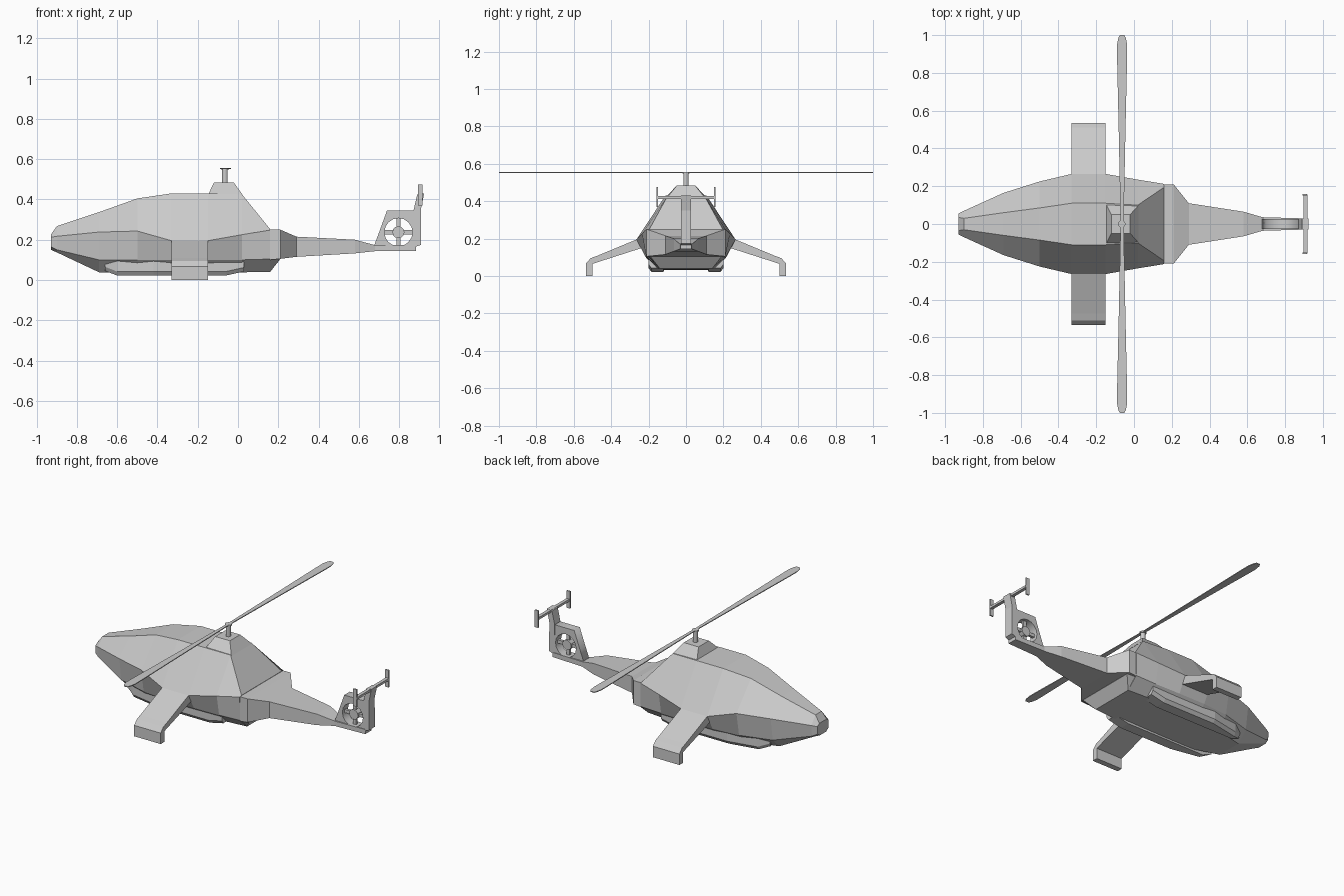
import bpy, bmesh, math
from mathutils import Vector, Matrix

if "Cube" in bpy.data.objects:
    bpy.data.objects.remove(bpy.data.objects["Cube"])

grey = bpy.data.materials.new("light_grey")
grey.diffuse_color = (0.6, 0.6, 0.6, 1)
grey.use_nodes = True
grey.node_tree.nodes["Principled BSDF"].inputs["Base Color"].default_value = grey.diffuse_color


def make(name, bm):
    bmesh.ops.recalc_face_normals(bm, faces=bm.faces)
    me = bpy.data.meshes.new(name)
    bm.to_mesh(me)
    bm.free()
    ob = bpy.data.objects.new(name, me)
    me.materials.append(grey)
    bpy.context.collection.objects.link(ob)
    return ob


def loft(name, rings):
    """Skin closed rings of 3D points and cap both ends."""
    bm = bmesh.new()
    loops = [[bm.verts.new(p) for p in r] for r in rings]
    n = len(loops[0])
    for a, b in zip(loops, loops[1:]):
        for i in range(n):
            j = (i + 1) % n
            bm.faces.new((a[i], a[j], b[j], b[i]))
    bm.faces.new(loops[0])
    bm.faces.new(loops[-1])
    return make(name, bm)


def section(x, half):
    """Mirror a half section of (y, z) points, listed top to bottom."""
    return ([(x, y, z) for y, z in half] +
            [(x, -y, z) for y, z in reversed(half)])


def box(name, lo, hi):
    return loft(name, [[(x, lo[1], lo[2]), (x, hi[1], lo[2]),
                        (x, hi[1], hi[2]), (x, lo[1], hi[2])]
                       for x in (lo[0], hi[0])])


def cylinder(name, r, depth, loc, sides=12, axis='Z'):
    bm = bmesh.new()
    rot = Matrix.Rotation(math.pi / 2, 4, 'X') if axis == 'Y' else Matrix()
    bmesh.ops.create_cone(bm, cap_ends=True, segments=sides, radius1=r,
                          radius2=r, depth=depth,
                          matrix=Matrix.Translation(loc) @ rot)
    return make(name, bm)


# Fuselage: x, then deck, chine, lower edge and belly as (y, z)
body = [
    (-.93, .035, .225, .055, .212, .052, .165, .03, .15),
    (-.90, .03, .267, .07, .217, .065, .15, .035, .137),
    (-.69, .06, .337, .165, .238, .145, .10, .08, .038),
    (-.50, .085, .405, .225, .243, .20, .10, .13, .033),
    (-.33, .11, .43, .265, .195, .215, .10, .15, .033),
    (-.15, .11, .43, .265, .195, .215, .10, .15, .035),
    (.02, .10, .425, .235, .225, .212, .10, .15, .038),
    (.16, .195, .252, .212, .248, .21, .104, .14, .04),
]
loft("fuselage", [section(s[0], list(zip(s[1::2], s[2::2]))) for s in body])

# Tail boom: x, half width, top, bottom
boom = [(.16, .21, .25, .10), (.21, .21, .25, .105), (.29, .11, .215, .115),
        (.58, .065, .20, .132), (.68, .036, .173, .143),
        (.885, .03, .173, .145)]
loft("tail_boom", [section(x, [(w, t), (w, b)]) for x, w, t, b in boom])
loft("rear_belly", [section(.16, [(.205, .105), (.14, .04)]),
                    section(.21, [(.205, .108), (.19, .104)])])

# Rotor pylon on the deck
loft("rotor_pylon", [
    [(-.15, -.11, .42), (.025, -.10, .42), (.025, .10, .42), (-.15, .11, .42)],
    [(-.12, -.05, .483), (-.02, -.05, .483), (-.02, .05, .483),
     (-.12, .05, .483)]])

# Mast and main rotor
cylinder("rotor_mast", .014, .08, (-.065, 0, .515))
cylinder("rotor_hub", .02, .008, (-.065, 0, .553))
blade = [(-1, .012), (-.985, .02), (-.95, .027), (-.9, .027), (-.5, .018),
         (0, .008), (.5, .018), (.9, .027), (.95, .027), (.985, .02),
         (1, .012)]
loft("main_rotor_blades",
     [[(-.063 + sx * w, y, z) for sx, z in
       ((-1, .552), (1, .552), (1, .557), (-1, .557))] for y, w in blade])

# Side wings with turned-down tips, and pods under the belly
wing = [(.22, .21), (.265, .195), (.475, .108), (.51, .095), (.535, .067),
        (.535, 0), (.5, 0), (.5, .065), (.22, .155)]
for side, label in ((1, "left"), (-1, "right")):
    loft(label + "_wing", [[(x, side * y, z) for y, z in wing]
                           for x in (-.33, -.15)])
    loft(label + "_belly_pod", [
        [(x, side * y, z) for y, z in
         ((.12, .09), (.12, zb), (yo - .015, zb), (yo, zb + .02), (yo, .1))]
        for x, zb, yo in ((-.66, .045, .13), (-.60, .022, .165),
                          (-.42, .022, .2), (-.06, .022, .2),
                          (.03, .042, .2))])

# Tail fin with a round fan opening
cx, cz = .797, .237
outline = [(.672, .16), (.70, .235), (.74, .345), (.885, .345), (.885, .16)]
hole = [(cx + .07 * math.cos(a * math.pi / 8),
         cz + .07 * math.sin(a * math.pi / 8)) for a in range(16)]
cu = bpy.data.curves.new("tail_fin", 'CURVE')
cu.dimensions = '2D'
cu.fill_mode = 'BOTH'
cu.extrude = .027
for pts in (outline, hole):
    sp = cu.splines.new('POLY')
    sp.points.add(len(pts) - 1)
    for p, q in zip(sp.points, pts):
        p.co = (q[0], q[1], 0, 1)
    sp.use_cyclic_u = True
cu.materials.append(grey)
fin = bpy.data.objects.new("tail_fin", cu)
fin.rotation_euler = (math.pi / 2, 0, 0)
bpy.context.collection.objects.link(fin)
bpy.context.view_layer.objects.active = fin
fin.select_set(True)
bpy.ops.object.convert(target='MESH')

# Fan hub and four spokes
cylinder("fan_hub", .03, .035, (cx, 0, cz), 12, 'Y')
box("fan_spokes_across", (cx - .073, -.008, cz - .01),
    (cx + .073, .008, cz + .01))
box("fan_spokes_upright", (cx - .01, -.007, cz - .073),
    (cx + .01, .007, cz + .073))

# Rear post, stabiliser bar and end plates
loft("tail_post", [[(x, y, z) for x, z in
                    ((.87, .16), (.91, .175), (.908, .35), (.925, .43),
                     (.89, .425), (.872, .345))] for y in (-.028, .028)])
box("stabiliser_bar", (.898, -.157, .413), (.918, .157, .427))
for side, label in ((1, "left"), (-1, "right")):
    y = side * .155
    box(label + "_end_plate", (.893, y - .004, .37), (.916, y + .004, .475))
